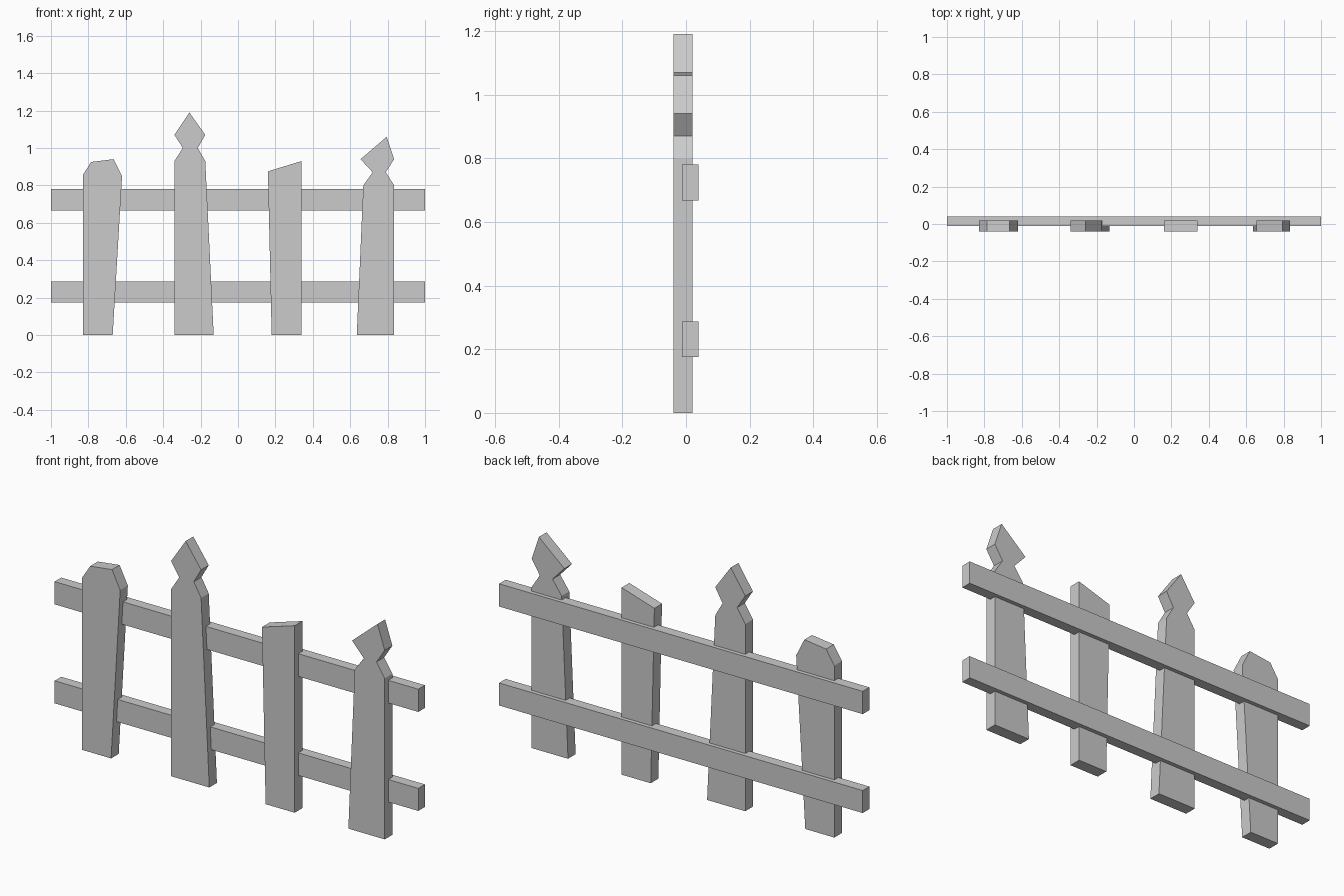
import bpy
import bmesh

cube = bpy.data.objects.get("Cube")
if cube:
    bpy.data.objects.remove(cube, do_unlink=True)

grey = bpy.data.materials.new("plain grey")
grey.use_nodes = True
colour = (0.6, 0.6, 0.6, 1)
grey.diffuse_color = colour
grey.node_tree.nodes["Principled BSDF"].inputs["Base Color"].default_value = colour


def plank(name, outline, front, back):
    """Extrude an (x, z) outline from the front depth to the back depth."""
    bm = bmesh.new()
    face = bm.faces.new([bm.verts.new((x, front, z)) for x, z in outline])
    result = bmesh.ops.extrude_face_region(bm, geom=[face])
    for item in result["geom"]:
        if isinstance(item, bmesh.types.BMVert):
            item.co.y = back
    bmesh.ops.recalc_face_normals(bm, faces=bm.faces)
    mesh = bpy.data.meshes.new(name)
    bm.to_mesh(mesh)
    bm.free()
    mesh.materials.append(grey)
    obj = bpy.data.objects.new(name, mesh)
    bpy.context.scene.collection.objects.link(obj)
    return obj


# Uneven pickets, outlined from the bottom left corner anticlockwise
pickets = {
    "rounded_picket": [(-0.83, 0), (-0.67, 0), (-0.62, 0.85), (-0.665, 0.94),
                       (-0.785, 0.925), (-0.83, 0.855)],
    "tall_spear_picket": [(-0.34, 0), (-0.13, 0), (-0.175, 0.93), (-0.215, 1.0),
                          (-0.175, 1.07), (-0.26, 1.19), (-0.34, 1.07),
                          (-0.295, 1.0), (-0.34, 0.93)],
    "slanted_picket": [(0.18, 0), (0.34, 0), (0.34, 0.93), (0.16, 0.875)],
    "crooked_spear_picket": [(0.635, 0), (0.835, 0), (0.835, 0.8), (0.79, 0.87),
                             (0.835, 0.94), (0.795, 1.06), (0.655, 0.94),
                             (0.72, 0.87), (0.67, 0.8)],
}
for name, outline in pickets.items():
    plank(name, outline, -0.04, 0.02)

# Horizontal rails let into the back of the pickets
for name, low, high in (("lower_rail", 0.175, 0.287), ("upper_rail", 0.667, 0.78)):
    plank(name, [(-1, low), (1, low), (1, high), (-1, high)], -0.012, 0.04)
